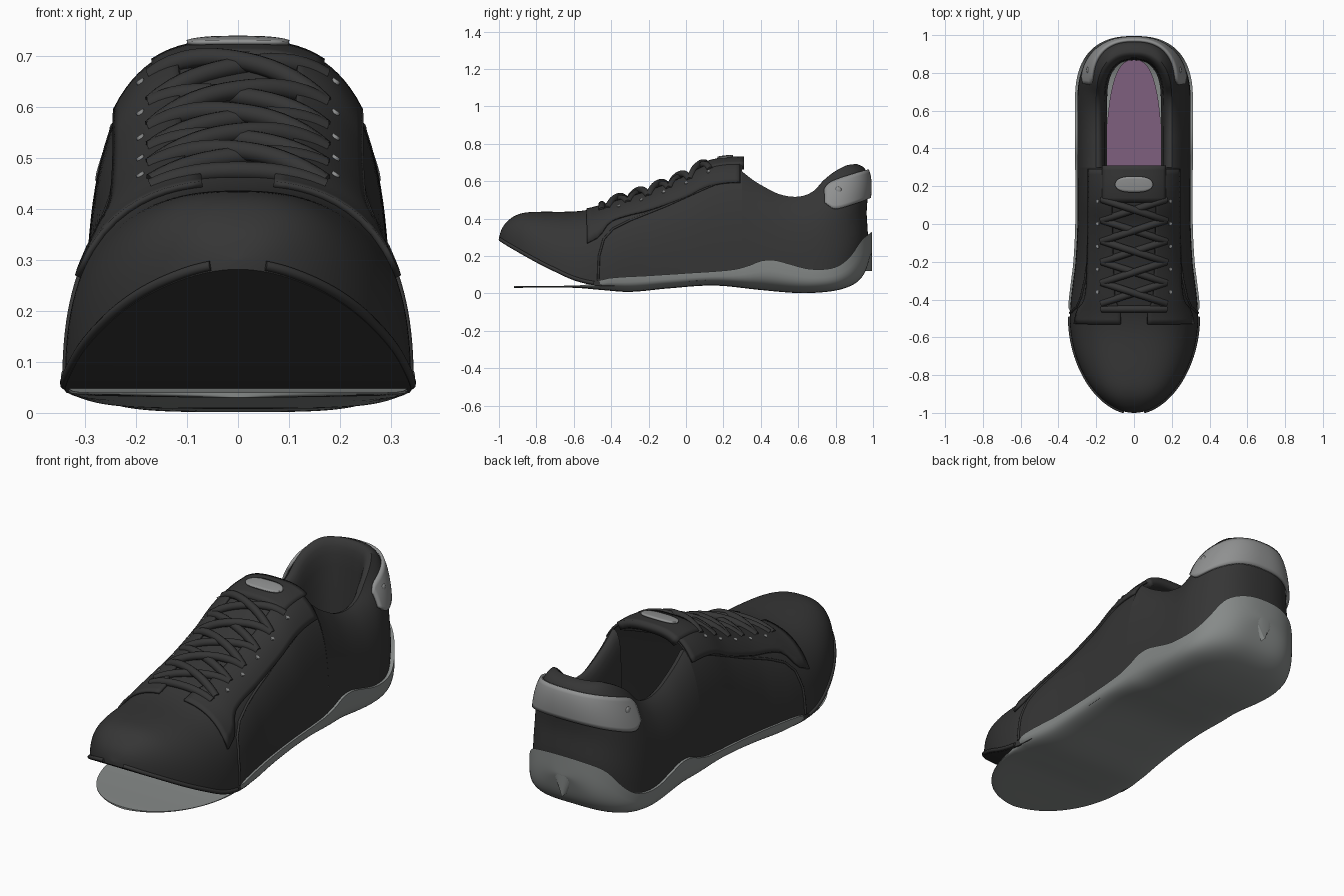
import bpy, bmesh, math
from math import sin, cos, pi

if "Cube" in bpy.data.objects:
    bpy.data.objects.remove(bpy.data.objects["Cube"])


def material(name, rgb):
    m = bpy.data.materials.new(name)
    m.diffuse_color = (*rgb, 1)
    m.use_nodes = True
    m.node_tree.nodes["Principled BSDF"].inputs["Base Color"].default_value = m.diffuse_color
    return m


BLACK = material("black leather", (0.036, 0.036, 0.036))
SOLE = material("sole grey", (0.24, 0.255, 0.25))
GREY = material("light grey trim", (0.28, 0.285, 0.285))
PURPLE = material("purple lining", (0.21, 0.115, 0.21))


def cv(tab, x):
    """Smooth interpolation through a short table of (x, value)."""
    x = min(max(x, tab[0][0]), tab[-1][0])
    k = 0
    while k < len(tab) - 2 and x > tab[k + 1][0]:
        k += 1

    def slope(i):
        a, b = tab[max(i - 1, 0)], tab[min(i + 1, len(tab) - 1)]
        return (b[1] - a[1]) / (b[0] - a[0])
    (x0, v0), (x1, v1) = tab[k], tab[k + 1]
    h = x1 - x0
    t = (x - x0) / h
    return ((2*t**3 - 3*t*t + 1) * v0 + (t**3 - 2*t*t + t) * h * slope(k)
            + (3*t*t - 2*t**3) * v1 + (t**3 - t*t) * h * slope(k + 1))


def spow(v, e):
    return math.copysign(abs(v) ** e, v) if abs(v) > 1e-9 else 0.0


def grid(name, patches, mat, solid=0):
    """One smooth object from lists of point rows, welded together."""
    bm = bmesh.new()
    for rows in patches:
        vs = [[bm.verts.new(p) for p in r] for r in rows]
        for r0, r1 in zip(vs, vs[1:]):
            for k in range(len(r0) - 1):
                bm.faces.new((r0[k], r0[k + 1], r1[k + 1], r1[k]))
    bmesh.ops.remove_doubles(bm, verts=bm.verts, dist=0.0006)
    bmesh.ops.recalc_face_normals(bm, faces=bm.faces)
    me = bpy.data.meshes.new(name)
    bm.to_mesh(me)
    bm.free()
    me.materials.append(mat)
    ob = bpy.data.objects.new(name, me)
    bpy.context.collection.objects.link(ob)
    if solid:
        md = ob.modifiers.new("thickness", 'SOLIDIFY')
        md.thickness, md.offset = solid, 0
    bpy.context.view_layer.objects.active = ob
    ob.select_set(True)
    bpy.ops.object.shade_smooth_by_angle(angle=math.radians(45))
    ob.select_set(False)
    return ob


def tube(name, pts, r, mat):
    cu = bpy.data.curves.new(name, 'CURVE')
    cu.dimensions, cu.bevel_depth, cu.bevel_resolution, cu.use_fill_caps = '3D', r, 3, True
    sp = cu.splines.new('POLY')
    sp.points.add(len(pts) - 1)
    for p, q in zip(sp.points, pts):
        p.co = (*q, 1)
    sp.use_smooth = True
    cu.materials.append(mat)
    bpy.context.collection.objects.link(bpy.data.objects.new(name, cu))


# ---- shape curves along the shoe
TOP = [(-1, .30), (-.985, .345), (-.96, .38), (-.92, .412), (-.87, .43), (-.8, .436), (-.6, .438),
       (-.5, .452), (-.4, .485), (-.2, .55), (0, .63), (.1, .685), (.2, .71), (.3, .715)]
BOT = [(-1, .282), (-.95, .25), (-.8, .165), (-.7, .115), (-.6, .07), (-.5, .045), (-.4, .04),
       (.3, .08), (.65, .08), (.9, .13), (1, .2)]
WID = [(-.5, .34), (-.4, .334), (-.3, .322), (-.2, .31), (0, .30), (.3, .30)]
COLLAR = [(.3, .652), (.35, .612), (.4, .58), (.5, .53), (.6, .517), (.68, .545), (.74, .605),
          (.8, .65), (.87, .685), (.92, .692)]
BACK = [(0, .30), (.2, .322), (.5, .316), (.75, .326), (.9, .318), (.97, .297), (1, .262)]


def width(y):
    if y < -.5:
        return .34 * max(0, 1 - (2 * (-.5 - y)) ** 1.9) ** .526
    return cv(WID, y)


def power(y):
    return cv([(-1, 2.5), (-.4, 2.6), (.1, 3), (.3, 3)], y)


def dome(y, phi, side=1, off=0):
    e, zb = 2 / power(y), cv(BOT, y)
    return (side * (width(y) + off) * spow(cos(phi), e), y,
            zb + (cv(TOP, y) + off - zb) * spow(sin(phi), e))


def dome_x(x, y, off=0):
    n = power(y)
    return dome(y, math.acos(min(1, abs(x) / (width(y) + off)) ** (n / 2)), 1 if x >= 0 else -1, off)


PJ, J, M = math.radians(57), 18, 32
SJ = sin(PJ) ** (2 / 3)


def rear(st, zf, off=0, inner=None):
    """Point on the heel wall at station st = (cx, sy, base y)."""
    cx, sy, yb = st
    zc, zb = cv(COLLAR, yb + .27 * sy), cv(BOT, yb + .33 * sy)
    if inner:
        a, b, drop = inner
        z = zc - drop if drop < .2 else .15
    else:
        phi = math.asin((zf * SJ) ** 1.5)
        a, b, z = .3 * cos(phi) ** (2 / 3), cv(BACK, zf), zb + (zc - zb) * zf
    return ((a + off) * cx, yb + (b + off) * sy, z)


def heel(th):
    return (spow(cos(th), .8), spow(sin(th), .8), .65)


# ---- upper: domed front, underside, horseshoe heel with rolled collar
ys = [-1 + 1.3 * (k / 70) ** 1.7 for k in range(71)]
phis = [PJ * k / J for k in range(J)] + [PJ + (pi / 2 - PJ) * k / (M - J) for k in range(M - J + 1)]
front = [[dome(y, p) for p in phis] + [dome(y, p, -1) for p in reversed(phis[:-1])] for y in ys]
under = [[(width(y) * k / 4, y, cv(BOT, y)) for k in range(-4, 5)] for y in ys]
stations = [(1, 0, .3 + .35 * k / 16) for k in range(16)]
stations += [heel(pi * k / 64) for k in range(65)]
stations += [(-1, 0, y) for _, _, y in reversed(stations[:16])]
ROLL = [(.188, .252, .002), (.176, .24, .012), (.166, .23, .035), (.158, .224, .07),
        (.153, .22, .13), (.142, .217, 1)]
wall = [[rear(s, spow(sin(p), 2 / 3) / SJ) for p in phis[:J + 1]]
        + [rear(s, 0, 0, q) for q in ROLL] for s in stations]
grid("upper", [front, under, wall], BLACK)

# ---- insole
ring = []
for k in range(33):
    t = pi * k / 32
    x = .148 * max(0, 1 - abs(cos(t)) ** 2.6) ** .385
    y = .285 - .585 * cos(t)
    ring.append([(-x, y, .158), (0, y, .158), (x, y, .158)])
grid("insole", [ring], PURPLE)

# ---- sole: thin forefoot plate growing into a heel cup
S_BOT = [(-.92, .03), (-.6, .03), (-.45, .018), (-.3, .008), (-.1, .026), (.15, .042), (.4, .018),
         (.6, .002), (.75, .008), (.85, .028), (.92, .065), (.96, .12), (.995, .23)]
S_TOP = [(-.92, .04), (-.6, .042), (-.5, .052), (-.42, .08), (-.2, .095), (0, .108), (.25, .127),
         (.34, .15), (.4, .174), (.47, .178), (.55, .158), (.65, .132), (.75, .13), (.82, .15),
         (.88, .20), (.94, .285), (.995, .33)]


def sole_width(y):
    if y < -.45:
        return .335 * max(0, 1 - ((-.45 - y) / .47) ** 2.1) ** .476
    if y > .65:
        return .312 * max(0, 1 - ((y - .65) / .345) ** 2.5) ** .4
    return width(y) + .011 if y < .3 else .312


rows = []
for k in range(97):
    y = .0375 - .9575 * cos(pi * k / 96)
    w, zb, zt = sole_width(y), cv(S_BOT, y), cv(S_TOP, y)
    half = [(w * spow(sin(t), .5), y, zt - (zt - zb) * spow(cos(t), .5))
            for t in [pi / 2 * (i / 18) ** 1.5 for i in range(19)]]
    half += [(w * .9, y, zt), (0, y, min(zt, .12))]
    rows.append(half + [(-x, yy, z) for x, yy, z in reversed(half[:-1])])
grid("sole", [rows], SOLE)

# ---- grey band around the heel
band = []
for k in range(49):
    t = .2 + (pi - .4) * k / 48
    st = heel(t)
    y = .65 + .325 * st[1]
    zb, zc = cv(BOT, y), cv(COLLAR, .65 + .27 * st[1])
    lo = cv([(.74, .485), (.79, .452), (.9, .48), (.98, .512)], y)
    hi = min(cv([(.74, .555), (.77, .59), (.9, .64), (.98, .662)], y), zc - .012)
    band.append([rear(st, (lo + (hi - lo) * i / 8 - zb) / (zc - zb), .01) for i in range(9)])
grid("heel_band", [band], GREY, .014)
for side in (1, -1):
    st = heel(.42 if side > 0 else pi - .42)
    p = rear(st, .84, .012)
    bpy.ops.mesh.primitive_uv_sphere_add(segments=16, ring_count=8, radius=.018, location=p)
    stud = bpy.context.object
    stud.name = "heel_stud"
    stud.scale = (.5, 1, 1)
    stud.data.materials.append(GREY)
    bpy.ops.object.shade_smooth()
    stud.select_set(False)

# ---- tongue and its tag
grid("tongue", [[[dome_x(-.16 + .32 * i / 20, .12 + .19 * k / 8, -.002) for i in range(21)]
                 for k in range(9)]], BLACK, .04)
grid("tongue_tag", [[[dome_x(.1 * u, .21 + .042 * v * max(.02, 1 - abs(u) ** 3) ** .5, .023)
                      for u in [i / 10 for i in range(-10, 11)]]
                     for v in [k / 3 for k in range(-3, 4)]]], GREY, .008)

SEAM = [(-.47, .07), (-.465, .2), (-.44, .29), (-.39, .345), (-.3, .39), (-.1, .47), (.1, .56), (.16, .585)]
for side in (1, -1):
    # eyestay overlay beside the laces
    stay = []
    for k in range(31):
        y = -.53 + .82 * k / 30
        inner = cv([(-.53, .07), (-.45, .075), (-.4, .1), (.29, .12)], y)
        outer = cv([(-.53, .315), (-.46, .3), (-.4, .26), (-.2, .245), (.29, .24)], y)
        stay.append([dome_x(side * (inner + (outer - inner) * i / 10), y, .006) for i in range(11)])
    grid("eyestay", [stay], BLACK, .012)
    # side panel seam, sampled on the upper
    pts = []
    for k in range(43):
        f = k / 6
        i = min(int(f), 6)
        y, z = [SEAM[i][c] + (SEAM[i + 1][c] - SEAM[i][c]) * (f - i) for c in (0, 1)]
        zb = cv(BOT, y)
        fr = min(1, max(0, (z - zb) / (cv(TOP, y) - zb)))
        pts.append(dome(y, math.asin(fr ** (power(y) / 2)), side, .001))
    tube("side_seam", pts, .006, BLACK)
    # lip around the lower toe edge
    tube("toe_lip", [(side * width(y), y, cv(BOT, y) + .012)
                     for y in [-.992 + .5 * (k / 30) ** 2 for k in range(31)]], .01, BLACK)
    # eyelets
    for y in (-.36, -.24, -.12, 0, .12):
        p = dome_x(side * .19, y, .009)
        tube("eyelet", [p, (p[0] + side * .004, y, p[2] + .006)], .009, GREY)

# ---- laces: crossing strands plus one straight bar at the toe end
rungs = [-.42, -.31, -.2, -.09, .02, .13]


def lace(y0, y1, lift):
    pts = []
    for k in range(17):
        t = k / 16
        s = sin(pi * t)
        p = dome_x(-.17 + .34 * t, y0 + (y1 - y0) * t, .004)
        pts.append((p[0], p[1], p[2] + s * (.004 + lift)))
    tube("lace", pts, .019, BLACK)


lace(rungs[0] - .03, rungs[0] - .03, 0)
for k, (a, b) in enumerate(zip(rungs, rungs[1:])):
    lace(a, b, .012 if k % 2 else 0)
    lace(b, a, 0 if k % 2 else .012)
